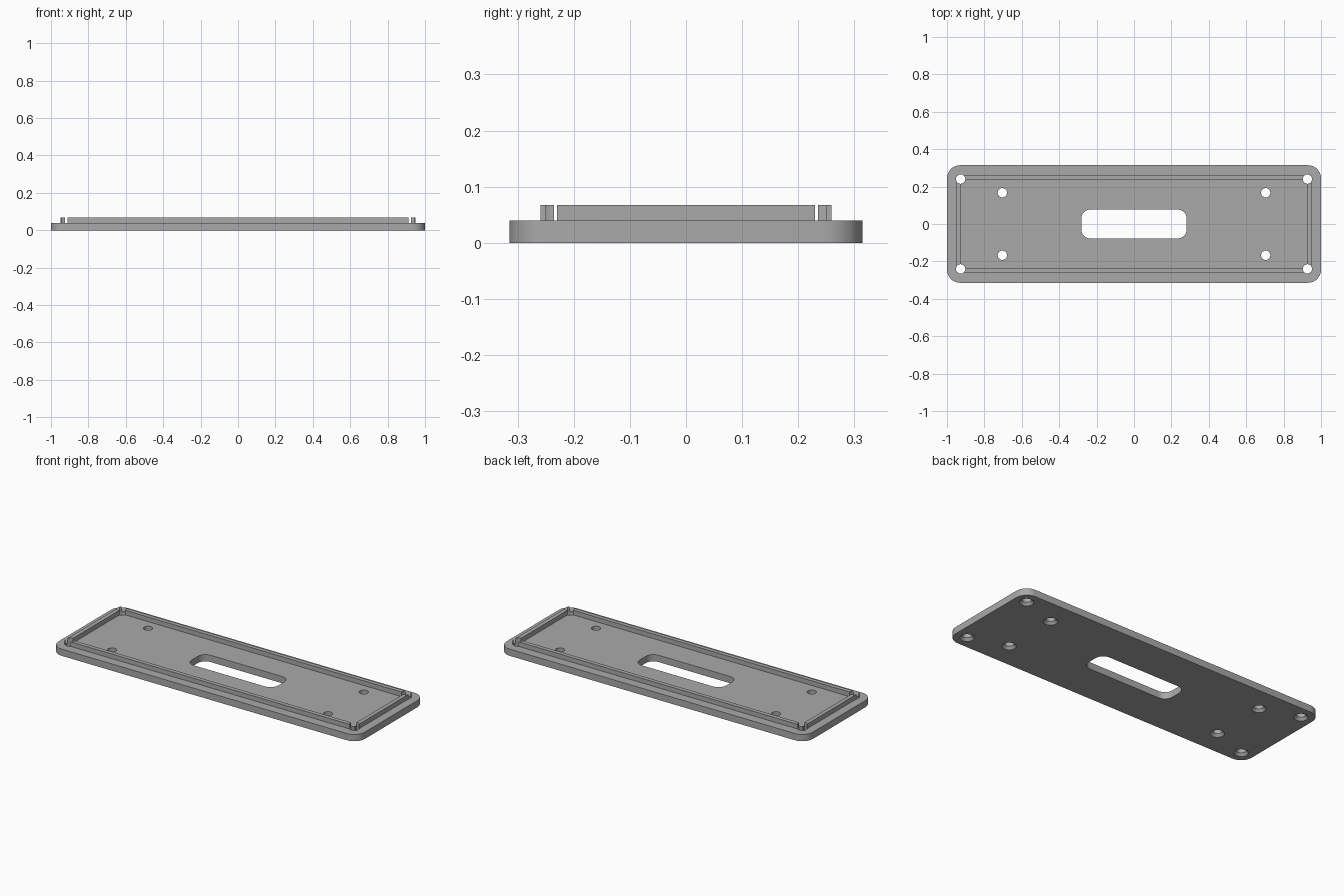
import bpy, bmesh, math

if "Cube" in bpy.data.objects:
    bpy.data.objects.remove(bpy.data.objects["Cube"])

PLATE_TOP, WALL_TOP = 0.04, 0.067

grey = bpy.data.materials.new("plain grey")
grey.diffuse_color = (0.4, 0.4, 0.4, 1)
grey.use_nodes = True
grey.node_tree.nodes["Principled BSDF"].inputs["Base Color"].default_value = grey.diffuse_color


def rounded_rect(hx, hy, r, n=8):
    """Outline of a rectangle, with arcs at the corners when r > 0."""
    if r == 0:
        return [(hx, hy), (-hx, hy), (-hx, -hy), (hx, -hy)]
    pts = []
    for k, (sx, sy) in enumerate([(1, 1), (-1, 1), (-1, -1), (1, -1)]):
        for i in range(n + 1):
            a = math.pi / 2 * (k + i / n)
            pts.append((sx * (hx - r) + r * math.cos(a), sy * (hy - r) + r * math.sin(a)))
    return pts


def loft(name, rings):
    """Closed solid through (outline, z) rings, lowest first."""
    bm = bmesh.new()
    loops = [[bm.verts.new((x, y, z)) for x, y in pts] for pts, z in rings]
    n = len(loops[0])
    for a, b in zip(loops, loops[1:]):
        for i in range(n):
            j = (i + 1) % n
            bm.faces.new((a[i], a[j], b[j], b[i]))
    bm.faces.new(loops[0][::-1])
    bm.faces.new(loops[-1])
    mesh = bpy.data.meshes.new(name)
    bm.to_mesh(mesh)
    bm.free()
    mesh.materials.append(grey)
    ob = bpy.data.objects.new(name, mesh)
    bpy.context.collection.objects.link(ob)
    return ob


def prism(name, pts, z0, z1):
    return loft(name, [(pts, z0), (pts, z1)])


def circle(x, y, r, n=32):
    return [(x + r * math.cos(2 * math.pi * i / n), y + r * math.sin(2 * math.pi * i / n))
            for i in range(n)]


def cut(ob, cutters):
    for c in cutters:
        m = ob.modifiers.new("cut", 'BOOLEAN')
        m.operation, m.solver, m.object = 'DIFFERENCE', 'EXACT', c
    bpy.ops.object.select_all(action='DESELECT')
    ob.select_set(True)
    bpy.context.view_layer.objects.active = ob
    for m in list(ob.modifiers):
        bpy.ops.object.modifier_apply(modifier=m.name)
    bpy.ops.object.shade_smooth_by_angle(angle=math.radians(30))


# Base plate and raised locating wall
plate = prism("base_plate", rounded_rect(1.0, 0.3145, 0.07), 0, PLATE_TOP)
wall = prism("raised_wall", rounded_rect(0.95, 0.2595, 0), PLATE_TOP, WALL_TOP)

# Countersunk screw hole cutters: four at the corners, four further in
R, R_SINK, SINK = 0.025, 0.038, 0.015
corner_holes, inner_holes = [], []
for group, hx, hy in ((corner_holes, 0.927, 0.24), (inner_holes, 0.704, 0.167)):
    for sx in (-1, 1):
        for sy in (-1, 1):
            x, y = sx * hx, sy * hy
            group.append(loft("hole_cutter", [
                (circle(x, y, R_SINK), -0.02), (circle(x, y, R_SINK), 0),
                (circle(x, y, R), SINK), (circle(x, y, R), 0.1)]))

# Central slot and hollow inside the wall
slot = prism("slot_cutter", rounded_rect(0.282, 0.078, 0.05), -0.05, 0.1)
hollow = prism("hollow_cutter", rounded_rect(0.9255, 0.235, 0), 0.0, 0.1)

cut(plate, corner_holes + inner_holes + [slot])
cut(wall, [hollow] + corner_holes)

for c in corner_holes + inner_holes + [slot, hollow]:
    bpy.data.objects.remove(c)
